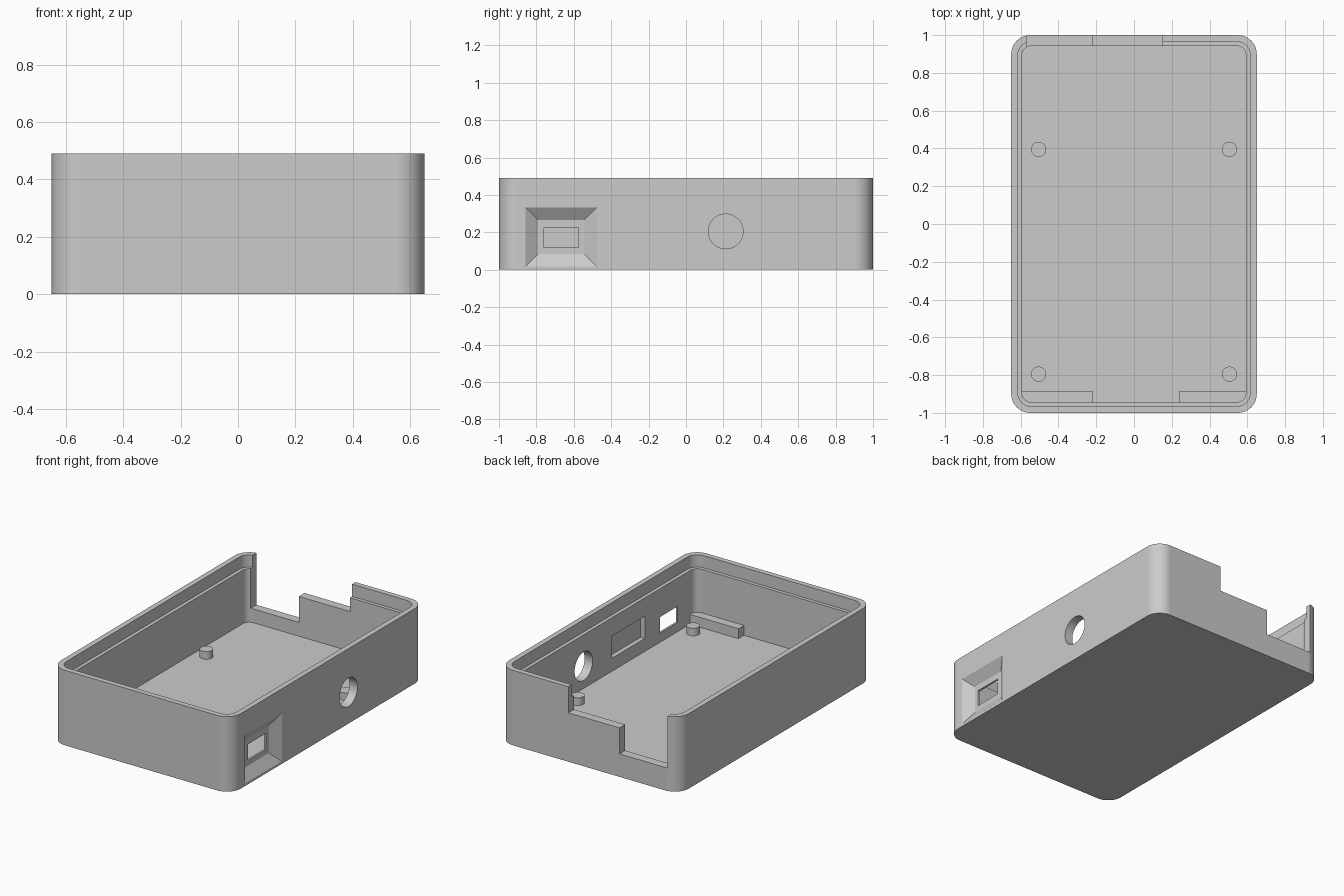
import bpy, bmesh, math
from mathutils import Matrix, Vector

cube = bpy.data.objects.get("Cube")
if cube:
    bpy.data.objects.remove(cube, do_unlink=True)

grey = bpy.data.materials.new("light_grey")
grey.use_nodes = True
colour = (0.6, 0.6, 0.6, 1.0)
grey.diffuse_color = colour
grey.node_tree.nodes["Principled BSDF"].inputs["Base Color"].default_value = colour


def finish(bm, name):
    """Turn a bmesh into a scene object with the shell colour."""
    bmesh.ops.recalc_face_normals(bm, faces=bm.faces)
    mesh = bpy.data.meshes.new(name)
    bm.to_mesh(mesh)
    bm.free()
    mesh.materials.append(grey)
    obj = bpy.data.objects.new(name, mesh)
    bpy.context.collection.objects.link(obj)
    return obj


def loft(name, rings):
    """Closed solid through rings with equal point counts."""
    bm = bmesh.new()
    loops = [[bm.verts.new(p) for p in ring] for ring in rings]
    n = len(loops[0])
    bm.faces.new(loops[0])
    bm.faces.new(loops[-1])
    for a, b in zip(loops, loops[1:]):
        for i in range(n):
            j = (i + 1) % n
            bm.faces.new((a[i], a[j], b[j], b[i]))
    return finish(bm, name)


def rounded_slab(name, hx, hy, r, z0, z1, steps=10):
    """Upright slab with rounded vertical corners."""
    outline = []
    for q, (sx, sy) in enumerate(((1, 1), (-1, 1), (-1, -1), (1, -1))):
        for k in range(steps + 1):
            a = (q + k / steps) * math.pi / 2
            outline.append((sx * (hx - r) + r * math.cos(a),
                            sy * (hy - r) + r * math.sin(a)))
    return loft(name, [[(x, y, z) for x, y in outline] for z in (z0, z1)])


def box(name, x0, x1, y0, y1, z0, z1):
    bm = bmesh.new()
    size = Vector((x1 - x0, y1 - y0, z1 - z0))
    mid = Vector((x0 + x1, y0 + y1, z0 + z1)) / 2
    bmesh.ops.create_cube(bm, size=1,
                          matrix=Matrix.Translation(mid) @ Matrix.Diagonal(size).to_4x4())
    return finish(bm, name)


def cylinder(name, centre, r, depth, sides, turn=Matrix()):
    bm = bmesh.new()
    bmesh.ops.create_cone(bm, cap_ends=True, segments=sides, radius1=r, radius2=r,
                          depth=depth, matrix=Matrix.Translation(centre) @ turn)
    return finish(bm, name)


def side_rect(x, grow):
    """Rectangle around the socket in the plane of the side wall."""
    y, z, h, v = -0.667, 0.175, 0.123 + grow, 0.09 + grow
    return [(x, y - h, z - v), (x, y + h, z - v), (x, y + h, z + v), (x, y - h, z + v)]


def smooth(obj):
    bpy.ops.object.select_all(action='DESELECT')
    obj.select_set(True)
    bpy.context.view_layer.objects.active = obj
    bpy.ops.object.shade_smooth_by_angle(angle=math.radians(30))


# Open tray with rounded corners
FLOOR = 0.06
shell = rounded_slab("case_shell", 0.65, 1.0, 0.1, 0, 0.49)
cutters = [
    rounded_slab("cavity_cutter", 0.592, 0.942, 0.045, FLOOR, 0.6),
    rounded_slab("lid_rebate_cutter", 0.615, 0.965, 0.07, 0.41, 0.6),
    # Stepped opening in the back wall
    box("back_low_cutter", -0.567, -0.22, 0.9, 1.1, 0.15, 0.6),
    box("back_middle_cutter", -0.23, 0.15, 0.9, 1.1, 0.32, 0.6),
    # Round port, flared socket recess and socket slot in the side wall
    cylinder("round_port_cutter", (0.62, 0.212, 0.205), 0.093, 0.2, 48,
             Matrix.Rotation(math.pi / 2, 4, 'Y')),
    loft("socket_flare_cutter", [side_rect(0.605, 0), side_rect(0.695, 0.136)]),
    box("socket_slot_cutter", 0.55, 0.7, -0.76, -0.575, 0.12, 0.225),
    # Shallow pocket on the inside of the same wall
    box("inner_pocket_cutter", 0.55, 0.622, -0.42, -0.08, 0.145, 0.29),
]
bpy.context.view_layer.objects.active = shell
for cutter in cutters:
    cutter.hide_render = True
    mod = shell.modifiers.new(cutter.name, 'BOOLEAN')
    mod.operation = 'DIFFERENCE'
    mod.solver = 'EXACT'
    mod.object = cutter
    bpy.ops.object.modifier_apply(modifier=mod.name)
    bpy.data.objects.remove(cutter, do_unlink=True)
smooth(shell)
weighted = shell.modifiers.new("even_shading", 'WEIGHTED_NORMAL')
weighted.keep_sharp = True

# Locating pegs on the floor
for side, x in (("left", 0.505), ("right", -0.505)):
    for end, y in (("back", 0.395), ("front", -0.795)):
        peg = cylinder(f"{end}_{side}_peg", (x, y, FLOOR + 0.02), 0.04, 0.06, 32)
        smooth(peg)

# Support ledges along the front wall
box("front_left_ledge", 0.24, 0.6, -0.95, -0.885, FLOOR - 0.01, 0.125)
box("front_right_ledge", -0.6, -0.22, -0.95, -0.885, FLOOR - 0.01, 0.125)
